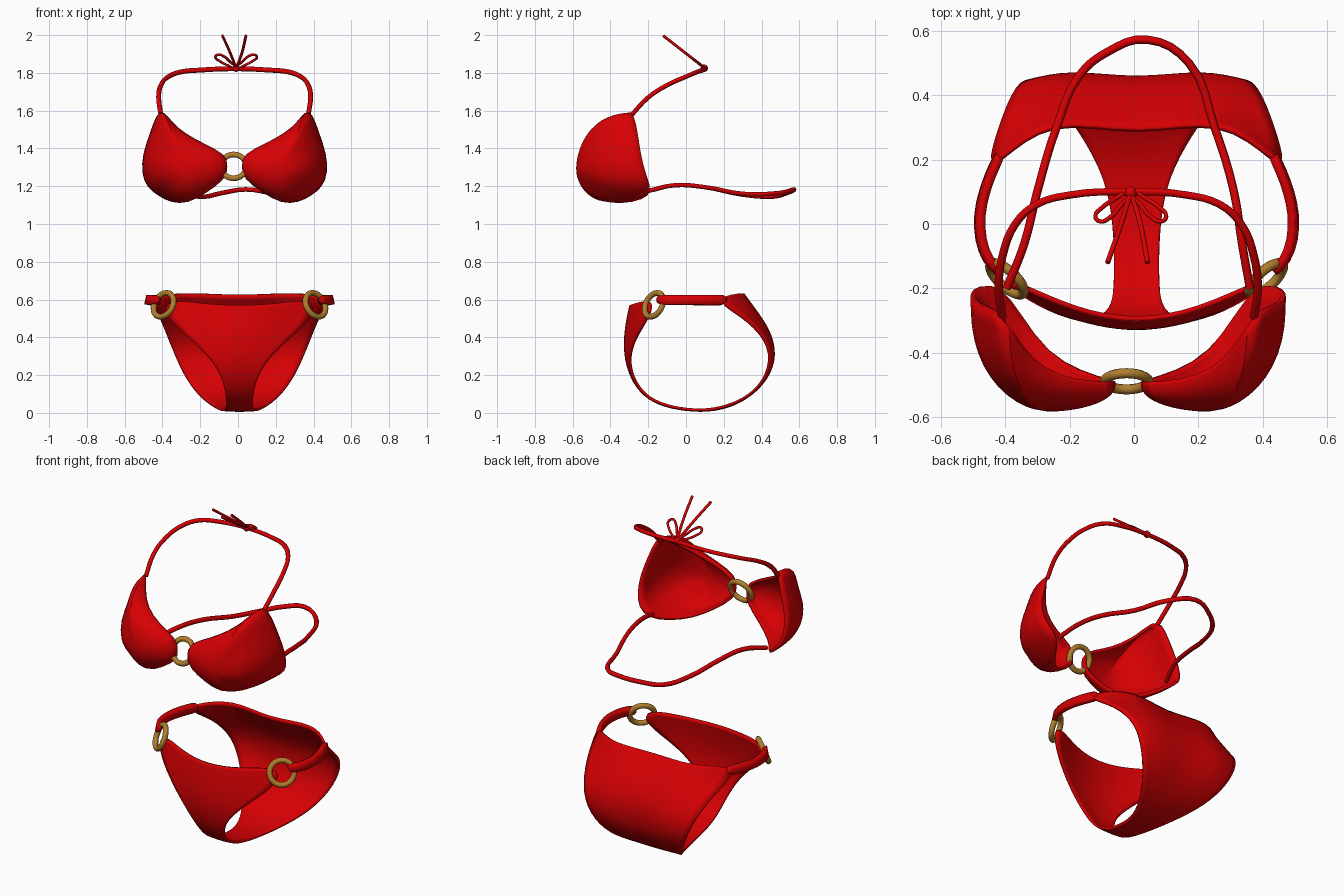
import bpy, math
from mathutils import Vector

if "Cube" in bpy.data.objects:
    bpy.data.objects.remove(bpy.data.objects["Cube"])


def material(name, rgb):
    m = bpy.data.materials.new(name)
    m.diffuse_color = (*rgb, 1)
    m.use_nodes = True
    m.node_tree.nodes["Principled BSDF"].inputs["Base Color"].default_value = m.diffuse_color
    return m


RED = material("red fabric", (0.68, 0.0, 0.001))
GOLD = material("gold metal", (0.44, 0.21, 0.028))
CX = -0.018   # centre line of the top
BX = 0.008    # centre line of the bottom


def cloth(name, verts, faces, thick, subdiv=1):
    me = bpy.data.meshes.new(name)
    me.from_pydata(verts, [], faces)
    me.materials.append(RED)
    ob = bpy.data.objects.new(name, me)
    bpy.context.collection.objects.link(ob)
    if subdiv:
        s = ob.modifiers.new("subdivide", 'SUBSURF')
        s.levels = s.render_levels = subdiv
    so = ob.modifiers.new("thickness", 'SOLIDIFY')
    so.thickness, so.offset = thick, 0
    bpy.ops.object.select_all(action='DESELECT')
    bpy.context.view_layer.objects.active = ob
    ob.select_set(True)
    bpy.ops.object.shade_smooth_by_angle(angle=math.radians(45))
    return ob


def cord(name, pts, r, cyclic=False):
    cu = bpy.data.curves.new(name, 'CURVE')
    cu.dimensions = '3D'
    cu.bevel_depth, cu.bevel_resolution, cu.resolution_u = r, 1, 4
    cu.use_fill_caps = True
    sp = cu.splines.new('BEZIER')
    sp.bezier_points.add(len(pts) - 1)
    for b, p in zip(sp.bezier_points, pts):
        b.co = p
        b.handle_left_type = b.handle_right_type = 'AUTO'
    sp.use_cyclic_u = cyclic
    cu.materials.append(RED)
    ob = bpy.data.objects.new(name, cu)
    bpy.context.collection.objects.link(ob)


def ring(name, loc, normal):
    bpy.ops.mesh.primitive_torus_add(
        major_radius=0.068, minor_radius=0.0155, major_segments=24, minor_segments=10,
        location=loc, rotation=Vector(normal).to_track_quat('Z', 'Y').to_euler())
    ob = bpy.context.object
    ob.name = name
    ob.data.materials.append(GOLD)
    bpy.ops.object.shade_smooth()


# Cups: boundary loop domed towards an apex
APEX = Vector((0.25, -0.575, 1.29))
EDGE = [(.375, -.31, 1.59), (.405, -.275, 1.585), (.44, -.255, 1.48), (.48, -.24, 1.37),
        (.485, -.215, 1.27), (.46, -.19, 1.2), (.4, -.19, 1.155), (.335, -.28, 1.12),
        (.25, -.4, 1.115), (.155, -.455, 1.17), (.05, -.485, 1.245), (.045, -.49, 1.305),
        (.05, -.49, 1.365), (.17, -.485, 1.42), (.27, -.445, 1.475), (.335, -.38, 1.53)]
RINGS = 6
for side, label in ((1, "right"), (-1, "left")):
    verts, faces, n = [APEX.copy()], [], len(EDGE)
    for k in range(1, RINGS + 1):
        t = math.pi / 2 * k / RINGS
        for e in EDGE:
            # rounder on the lower and outer sides, flatter towards the strap
            bulge = 0.03 if e[2] > 1.44 else 0.12
            rad = math.sin(t) + bulge * math.sin(t) ** 2 * math.cos(t)
            verts.append(Vector((APEX.x + (e[0] - APEX.x) * rad,
                                 e[1] + (APEX.y - e[1]) * math.cos(t),
                                 APEX.z + (e[2] - APEX.z) * rad)))
    for i in range(n):
        j = (i + 1) % n
        faces.append((0, 1 + i, 1 + j))
        for k in range(RINGS - 1):
            a = 1 + k * n
            faces.append((a + i, a + n + i, a + n + j, a + j))
    verts = [(v.x * side + CX, v.y, v.z) for v in verts]
    cloth(label + "_cup", verts, faces, 0.016)

# Ring between the cups
ring("chest_ring", (CX - 0.005, -0.488, 1.305), (0, -0.93, 0.37))

# Neck strap
half = [(.39, -.29, 1.575), (.402, -.2, 1.67), (.39, -.1, 1.735), (.35, 0, 1.78),
        (.285, .06, 1.805), (.18, .09, 1.815)]
cord("neck_strap", [(-x + CX, y, z) for x, y, z in half] + [(CX, .1, 1.822)]
     + [(x + CX, y, z) for x, y, z in reversed(half)], 0.013)

# Back strap
cord("back_strap", [(-.395, -.2, 1.175), (-.34, -.06, 1.205), (-.3, .1, 1.195),
                    (-.24, .3, 1.155), (-.17, .46, 1.145), (-.08, .535, 1.165),
                    (.04, .572, 1.183), (.17, .5, 1.165), (.25, .3, 1.16),
                    (.31, .1, 1.195), (.335, -.06, 1.205), (.36, -.2, 1.175)], 0.013)

# Bow behind the neck
KNOT = (-0.01, 0.1)


def bow_point(x, y):
    return (KNOT[0] + x, y, 1.825 + (0.1 - y) * 0.78)


for side, label in ((1, "right"), (-1, "left")):
    loop = [(0, .1), (.045, .08), (.09, .05), (.11, .025), (.095, .008), (.065, .02), (.03, .06)]
    cord(label + "_bow_loop", [bow_point(x * side, y) for x, y in loop], 0.007, True)
    cord(label + "_bow_tail", [bow_point(0, .1), bow_point(.03 * side, .0),
                               bow_point((.052 if side > 0 else .072) * side, -.12)], 0.008)
bpy.ops.mesh.primitive_uv_sphere_add(segments=10, ring_count=6, radius=0.02,
                                     location=(KNOT[0], 0.097, 1.825))
bpy.context.object.name = "bow_knot"
bpy.context.object.data.materials.append(RED)
bpy.ops.object.shade_smooth()

# Brief: rows from back waist, under the crotch, to front waist
# each row: centre (y, z), leg edge (x, y, z), optional middle (x, y, z)
ROWS = [((.27, .615), (.435, .185, .622), (.27, .335, .635)),
        ((.35, .53), (.458, .19, .572), (.27, .395, .545)),
        ((.42, .44), (.415, .335, .49), (.25, .45, .45)),
        ((.45, .34), (.36, .455, .35), (.22, .485, .34)),
        ((.435, .21), (.295, .435, .2), (.17, .46, .21)),
        ((.355, .095), (.215, .345, .09), None),
        ((.22, .025), (.13, .21, .03), None),
        ((.08, .006), (.08, .08, .01), None),
        ((-.08, .025), (.068, -.08, .028), None),
        ((-.2, .07), (.07, -.2, .075), None),
        ((-.28, .16), (.08, -.272, .16), None),
        ((-.322, .28), (.14, -.308, .28), None),
        ((-.33, .40), (.27, -.27, .40), None),
        ((-.32, .5), (.4, -.19, .515), None),
        ((-.305, .565), (.385, -.175, .605), None)]
verts, faces = [], []
for (cy, cz), e, m in ROWS:
    m = m or (e[0] / 2, cy + (e[1] - cy) * .28, cz + (e[2] - cz) * .28)
    verts += [(BX - e[0], e[1], e[2]), (BX - m[0], m[1], m[2]), (BX, cy, cz),
              (BX + m[0], m[1], m[2]), (BX + e[0], e[1], e[2])]
for r in range(len(ROWS) - 1):
    for c in range(4):
        a = r * 5 + c
        faces.append((a, a + 1, a + 6, a + 5))
cloth("brief_panel", verts, faces, 0.014, 2)

# Hip bands and rings
BAND = [(.425, .215, .026), (.45, .165, .026), (.474, .1, .026), (.49, .03, .024),
        (.487, -.05, .024), (.463, -.115, .024), (.425, -.15, .024)]
for side, label in ((1, "right"), (-1, "left")):
    verts = []
    for x, y, h in BAND:
        verts += [(BX + side * (x + .004), y, .597 - h), (BX + side * (x - .006), y, .597 + h)]
    faces = [(i, i + 1, i + 3, i + 2) for i in range(0, len(verts) - 2, 2)]
    cloth(label + "_hip_band", verts, faces, 0.026, 1)
    ring(label + "_hip_ring", (BX + side * .402, -.17, .572), (side * .62, -.68, .36))
